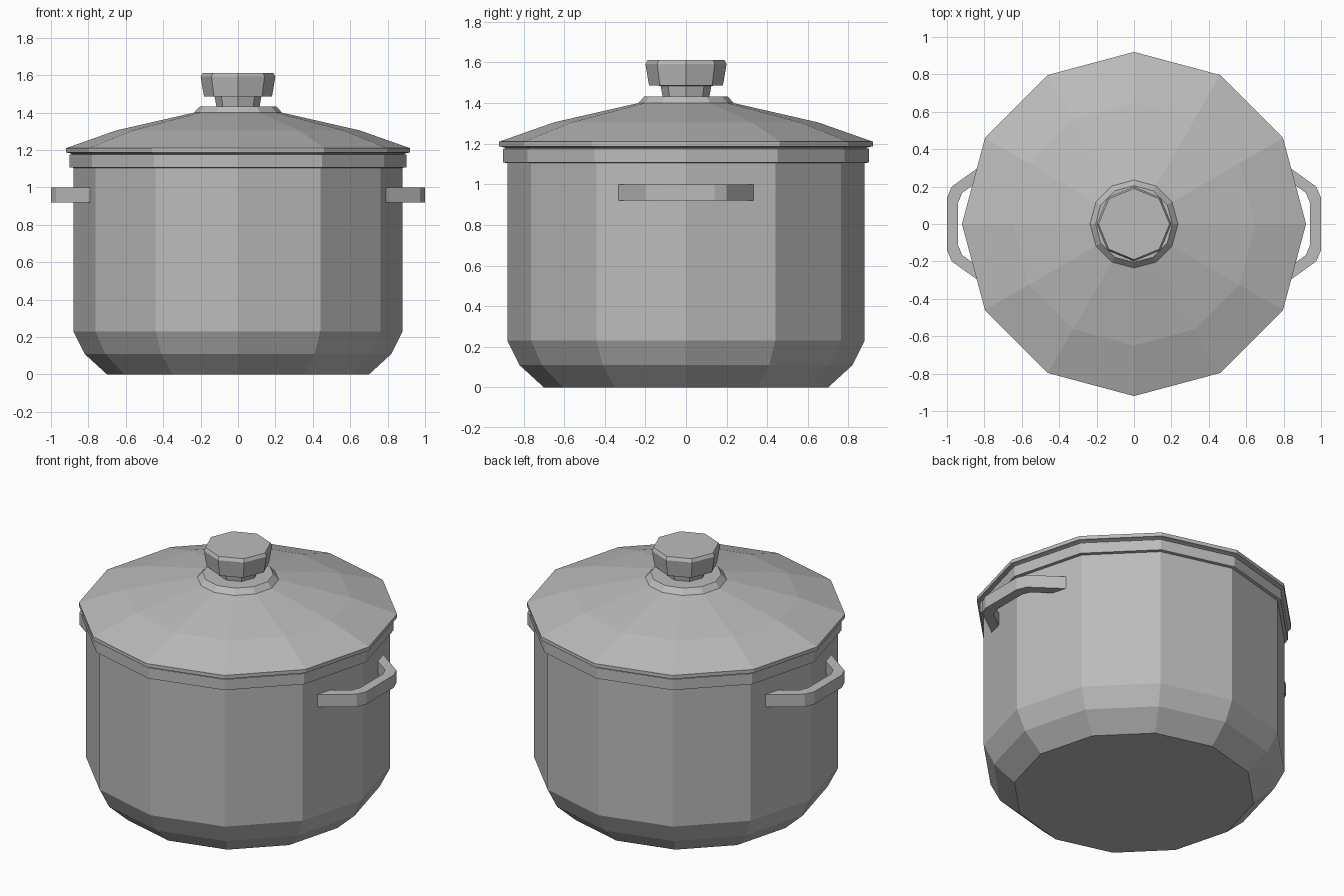
import bpy
import bmesh
from math import sin, cos, tau

cube = bpy.data.objects.get("Cube")
if cube:
    bpy.data.objects.remove(cube)

# One brushed steel grey for the whole pot
STEEL = (0.5, 0.5, 0.5, 1.0)
steel = bpy.data.materials.new("steel grey")
steel.use_nodes = True
steel.diffuse_color = STEEL
steel.node_tree.nodes["Principled BSDF"].inputs["Base Color"].default_value = STEEL


def finish(name, bm):
    bmesh.ops.recalc_face_normals(bm, faces=bm.faces)
    mesh = bpy.data.meshes.new(name)
    bm.to_mesh(mesh)
    bm.free()
    mesh.materials.append(steel)
    obj = bpy.data.objects.new(name, mesh)
    bpy.context.collection.objects.link(obj)
    return obj


def lathe(name, profile, sides):
    """Turn a (radius, height) profile into a closed faceted solid."""
    bm = bmesh.new()
    rings = [[bm.verts.new((r * cos(tau * i / sides), r * sin(tau * i / sides), z))
              for i in range(sides)] for r, z in profile]
    for low, high in zip(rings, rings[1:]):
        for i in range(sides):
            j = (i + 1) % sides
            bm.faces.new((low[i], low[j], high[j], high[i]))
    bm.faces.new(rings[0][::-1])
    bm.faces.new(rings[-1])
    return finish(name, bm)


def handle(name, side):
    """Flat bar bent around in plan, ending inside the pot wall."""
    outer = [(0.786, 0.335), (0.974, 0.2), (1.0, 0.14)]
    inner = [(0.755, 0.283), (0.918, 0.167), (0.94, 0.115)]
    outer += [(x, -y) for x, y in reversed(outer)]
    inner += [(x, -y) for x, y in reversed(inner)]
    bm = bmesh.new()
    faces = []
    out_v = [bm.verts.new((side * x, y, 0.92)) for x, y in outer]
    in_v = [bm.verts.new((side * x, y, 0.92)) for x, y in inner]
    for i in range(len(outer) - 1):
        faces.append(bm.faces.new((out_v[i], out_v[i + 1], in_v[i + 1], in_v[i])))
    # Thicken the plan shape upward, keeping the bottom faces
    ext = bmesh.ops.extrude_face_region(bm, geom=faces, use_keep_orig=True)
    top = [g for g in ext["geom"] if isinstance(g, bmesh.types.BMVert)]
    bmesh.ops.translate(bm, verts=top, vec=(0, 0, 0.08))
    return finish(name, bm)


# Pot body with rounded foot and rolled rim
lathe("pot_body", [(0.70, 0), (0.82, 0.11), (0.88, 0.23), (0.88, 1.105),
                   (0.90, 1.107), (0.90, 1.175), (0.88, 1.18)], 12)

# Domed lid with a raised collar
lathe("lid", [(0.88, 1.175), (0.90, 1.183), (0.92, 1.187), (0.92, 1.21),
              (0.65, 1.305), (0.235, 1.40), (0.205, 1.433)], 12)

# Flared knob on a short stem
lathe("lid_knob", [(0.113, 1.42), (0.125, 1.485), (0.182, 1.487),
                   (0.20, 1.592), (0.19, 1.612)], 8)

# Side handles
handle("handle_left", 1)
handle("handle_right", -1)
